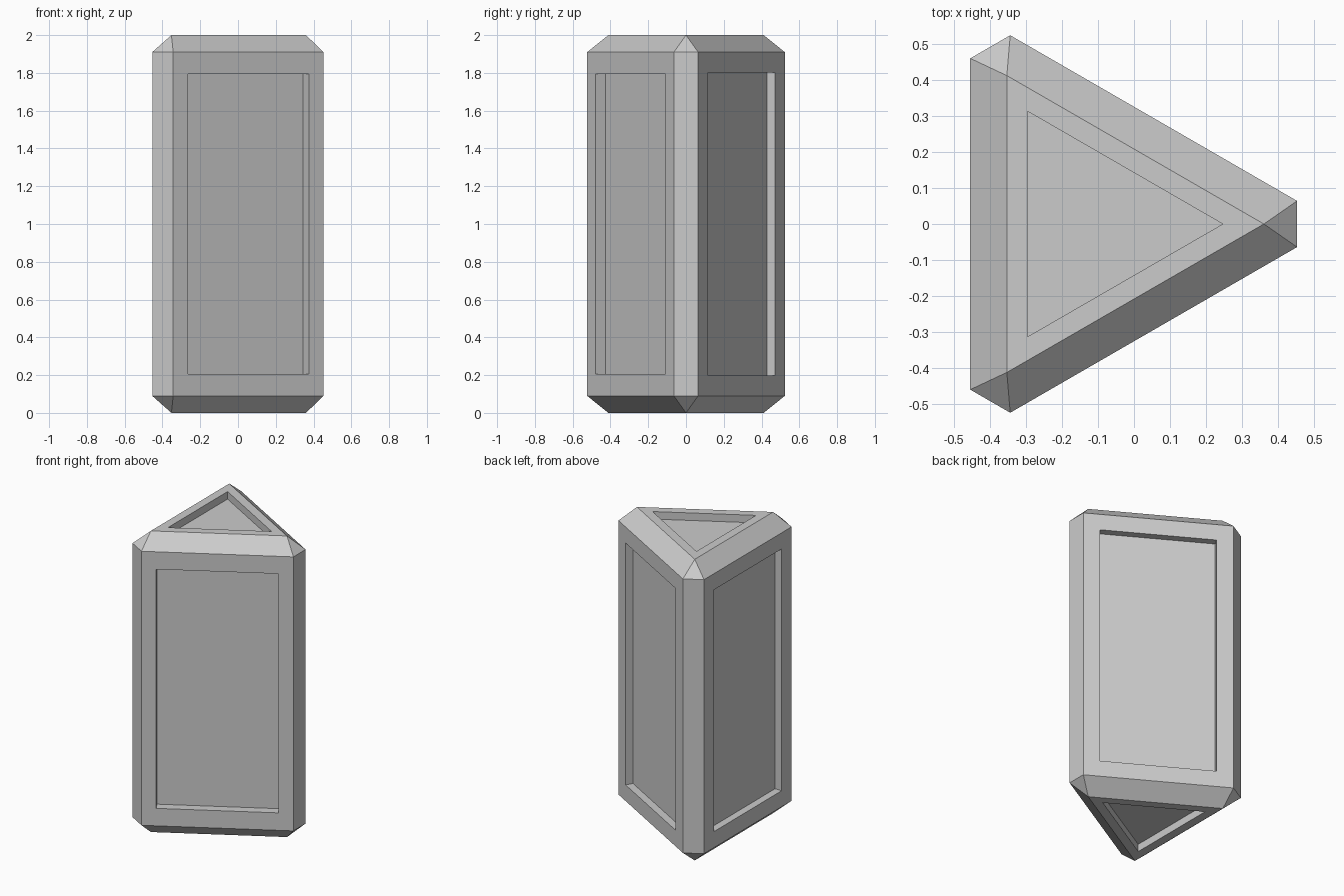
import bpy, bmesh
from math import cos, sin, tau
from mathutils import Vector

if "Cube" in bpy.data.objects:
    bpy.data.objects.remove(bpy.data.objects["Cube"])

CX = -0.115            # axis of the prism
TIP_R = 0.475          # end triangle radius
SIDE_X, HALF_W = 0.567, 0.064   # chamfered vertical corner
H, CH = 2.0, 0.09      # height, end chamfer height

bm = bmesh.new()


def vert(x, y, z, i):
    a = tau * i / 3
    return bm.verts.new((CX + x * cos(a) - y * sin(a), x * sin(a) + y * cos(a), z))


def ring(z):
    # pairs of points on each chamfered corner, counter-clockwise
    return [vert(SIDE_X, s * HALF_W, z, i) for i in range(3) for s in (-1, 1)]


# Chamfered triangular body
bottom = [vert(TIP_R, 0, 0, i) for i in range(3)]
top = [vert(TIP_R, 0, H, i) for i in range(3)]
low, high = ring(CH), ring(H - CH)
ends = [bm.faces.new(top), bm.faces.new(bottom[::-1])]
sides = []
for k in range(6):
    n = (k + 1) % 6
    f = bm.faces.new((low[k], low[n], high[n], high[k]))
    if k % 2:
        sides.append(f)
for i in range(3):
    a, b, c = 2 * i, 2 * i + 1, (2 * i + 2) % 6
    j = (i + 1) % 3
    bm.faces.new((high[a], high[b], top[i]))
    bm.faces.new((high[b], high[c], top[j], top[i]))
    bm.faces.new((low[b], low[a], bottom[i]))
    bm.faces.new((low[c], low[b], bottom[i], bottom[j]))
bm.normal_update()


# Recessed panels
def recess(face, margin, depth, extra_z=0.0):
    normal = face.normal.copy()
    bmesh.ops.inset_individual(bm, faces=[face], thickness=margin, use_even_offset=True)
    for v in face.verts:
        if extra_z:
            v.co.z += extra_z if v.co.z < H / 2 else -extra_z
    new = bmesh.ops.extrude_discrete_faces(bm, faces=[face])["faces"][0]
    for v in new.verts:
        v.co -= normal * depth


for f in ends:
    recess(f, 0.057, 0.05)
for f in sides:
    if f.normal.y < -0.5:
        recess(f, 0.089, 0.06, 0.027)
    else:
        recess(f, 0.103, 0.049, 0.004)

bmesh.ops.recalc_face_normals(bm, faces=bm.faces)
mesh = bpy.data.meshes.new("panelled_prism")
bm.to_mesh(mesh)
bm.free()
bpy.context.collection.objects.link(bpy.data.objects.new("panelled_prism", mesh))
